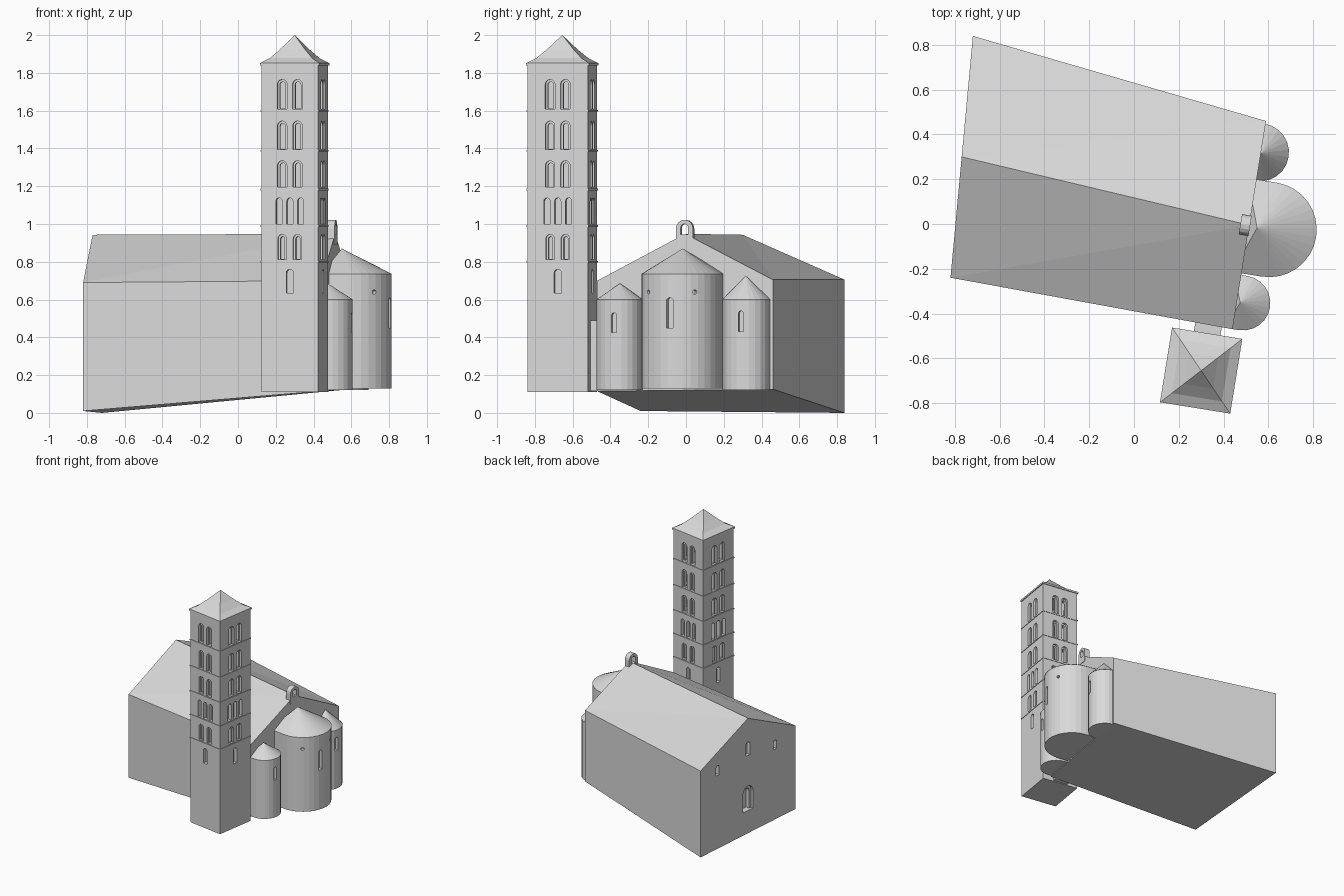
import bpy, bmesh, math
from mathutils import Vector, Matrix

if "Cube" in bpy.data.objects:
    bpy.data.objects.remove(bpy.data.objects["Cube"])

STONE = bpy.data.materials.new("light grey stone")
STONE.diffuse_color = (0.7, 0.7, 0.7, 1)
STONE.use_nodes = True
STONE.node_tree.nodes["Principled BSDF"].inputs["Base Color"].default_value = STONE.diffuse_color
TILT = math.radians(-9.16)            # plan rotation of tower and east wall


def finish(bm, name):
    bmesh.ops.recalc_face_normals(bm, faces=bm.faces)
    me = bpy.data.meshes.new(name)
    bm.to_mesh(me)
    bm.free()
    me.materials.append(STONE)
    ob = bpy.data.objects.new(name, me)
    bpy.context.collection.objects.link(ob)
    return ob


def loft(bm, rings):
    """Skin a list of equal-length closed rings and cap both ends."""
    vs = [[bm.verts.new(p) for p in r] for r in rings]
    n = len(vs[0])
    for a, b in zip(vs, vs[1:]):
        for i in range(n):
            bm.faces.new((a[i], a[(i + 1) % n], b[(i + 1) % n], b[i]))
    bm.faces.new(vs[0])
    bm.faces.new(vs[-1])


def opening(bm, pos, ang, z0, z1, w, depth, out=0.02, round_hole=False):
    """Arched (or round) prism at pos, facing outward along ang."""
    r = w / 2
    if round_hole:
        prof = [(r * math.cos(t * math.pi / 6), (z0 + z1) / 2 + r * math.sin(t * math.pi / 6)) for t in range(12)]
    else:
        prof = [(-r, z0), (r, z0)]
        prof += [(r * math.cos(t * math.pi / 8), z1 - r + r * math.sin(t * math.pi / 8)) for t in range(9)]
    n = Vector((math.cos(ang), math.sin(ang), 0))
    s = Vector((-n.y, n.x, 0))
    c = Vector((pos[0], pos[1], 0))
    loft(bm, [[c + s * u + n * d + Vector((0, 0, z)) for u, z in prof] for d in (-depth, out)])


def box(bm, c, hx, hy, z0, z1, rot=TILT):
    m = Matrix.Rotation(rot, 3, 'Z')
    sq = [(-hx, -hy), (hx, -hy), (hx, hy), (-hx, hy)]
    loft(bm, [[m @ Vector((x, y, 0)) + Vector((c[0], c[1], z)) for x, y in sq] for z in (z0, z1)])


def cut(ob, bm):
    """Subtract the cutter mesh from ob and remove the cutter."""
    cutter = finish(bm, "cutter")
    cutter.hide_render = True
    mod = ob.modifiers.new("cut", 'BOOLEAN')
    mod.operation, mod.solver, mod.object = 'DIFFERENCE', 'EXACT', cutter
    bpy.context.view_layer.objects.active = ob
    bpy.ops.object.modifier_apply(modifier=mod.name)
    bpy.data.objects.remove(cutter)


# Nave: gabled hall whose floor rises toward the east
def gable(front, ridge, back, zf, zb, ef, eb, zr):
    return [(*front, zf), (*back, zb), (*back, eb), (*ridge, zr), (*front, ef)]


bm = bmesh.new()
loft(bm, [gable((-0.82, -0.24), (-0.77, 0.30), (-0.72, 0.84), 0.01, 0.0, 0.69, 0.705, 0.943),
          gable((0.44, -0.47), (0.515, -0.005), (0.59, 0.46), 0.115, 0.125, 0.70, 0.705, 0.948)])
bmesh.ops.triangulate(bm, faces=[f for f in bm.faces if len(f.verts) == 4])
nave = finish(bm, "nave")

# West front: door and three windows
west = math.radians(174.7)
west_pt = lambda y: (-0.82 + 0.1 * (y + 0.24) / 1.08, y)
bm = bmesh.new()
opening(bm, west_pt(0.30), west, 0.19, 0.39, 0.115, 0.02)
opening(bm, west_pt(0.30), west, 0.64, 0.75, 0.045, 0.03)
opening(bm, west_pt(0.645), west, 0.60, 0.68, 0.035, 0.03)
opening(bm, west_pt(-0.01), west, 0.58, 0.655, 0.035, 0.03)
cut(nave, bm)
bm = bmesh.new()
opening(bm, west_pt(0.30), west, 0.19, 0.365, 0.075, 0.05)
cut(nave, bm)

# Apses: half-round walls with conical roofs
N = Vector((math.cos(TILT), math.sin(TILT), 0))
S = Vector((-N.y, N.x, 0))


def apse(name, c, r, back, seg, z0, z1, apex, za):
    c = Vector((c[0], c[1], 0))
    plan = [c - N * back - S * r]
    plan += [c + N * r * math.cos(a) + S * r * math.sin(a)
             for a in (-math.pi / 2 + math.pi * i / seg for i in range(seg + 1))]
    plan.append(c - N * back + S * r)
    up = lambda s, z: [Vector((p.x, p.y, z)) * s for p in plan]
    bm = bmesh.new()
    loft(bm, [up(1, z0), up(1, z1)])
    body = finish(bm, name)
    # roof with a very slight eave
    bm = bmesh.new()
    rim = [bm.verts.new((*(c + (p - c) * 1.012).xy, z1)) for p in plan]
    tip = bm.verts.new((*apex, za))
    for i, v in enumerate(rim):
        bm.faces.new((v, rim[(i + 1) % len(rim)], tip))
    bm.faces.new(rim)
    finish(bm, name + "_roof")
    return body


def on_apse(c, r, deg):
    a = math.radians(deg)
    return (c[0] + r * math.cos(a), c[1] + r * math.sin(a)), a


C = (0.604, -0.025)
main = apse("main_apse", C, 0.21, 0.13, 16, 0.128, 0.735, (0.55, -0.017), 0.87)
bm = bmesh.new()
opening(bm, *on_apse(C, 0.21, -17), 0.45, 0.61, 0.036, 0.035)
for deg in (-56, 20):
    opening(bm, *on_apse(C, 0.21, deg), 0.628, 0.652, 0.024, 0.03, round_hole=True)
cut(main, bm)

for name, c, r, back, apex, za, z0, z1 in (
        ("south_apse", (0.487, -0.353), 0.121, 0.06, (0.475, -0.35), 0.685, 0.425, 0.53),
        ("north_apse", (0.563, 0.32), 0.128, 0.04, (0.568, 0.317), 0.725, 0.43, 0.54)):
    ob = apse(name, c, r, back, 12, 0.122, 0.60, apex, za)
    bm = bmesh.new()
    opening(bm, *on_apse(c, r, -13.5), z0, z1, 0.028, 0.03)
    cut(ob, bm)

# Bell gable on the ridge
bm = bmesh.new()
opening(bm, (0.497, -0.005), TILT, 0.89, 1.022, 0.092, 0.022, 0.022)
bell = finish(bm, "bell_gable")
bm = bmesh.new()
opening(bm, (0.497, -0.005), TILT, 0.945, 1.0, 0.04, 0.05, 0.05)
cut(bell, bm)

# Tower shaft, hollow belfry floors
T, HX, HY = (0.30, -0.655), 0.152, 0.162
bm = bmesh.new()
box(bm, T, HX, HY, 0.11, 1.842)
shaft = finish(bm, "tower_shaft")
bm = bmesh.new()
box(bm, T, HX - 0.04, HY - 0.04, 1.17, 1.82)
cut(shaft, bm)

# Tower windows on all four sides: (z0, z1, offsets, width, depth, inner depth)
pair = (-0.041, 0.041)
rows = [(1.61, 1.765, pair, 0.052, 0.018, 0.06), (1.395, 1.545, pair, 0.05, 0.018, 0.06),
        (1.195, 1.335, pair, 0.05, 0.018, 0.06), (1.0, 1.138, (-0.058, 0, 0.058), 0.033, 0.03, 0),
        (0.812, 0.945, pair, 0.045, 0.015, 0.04), (0.635, 0.76, (0,), 0.038, 0.03, 0)]
outer, inner = bmesh.new(), bmesh.new()
for k in range(4):
    ang = TILT + k * math.pi / 2
    n = Vector((math.cos(ang), math.sin(ang)))
    s = Vector((-n.y, n.x))
    face = Vector(T) + n * (HX if k % 2 == 0 else HY)
    for z0, z1, offs, w, d, d2 in rows:
        for o in offs:
            opening(outer, face + s * o, ang, z0, z1, w, d)
            if d2:
                opening(inner, face + s * o, ang, z0 + 0.002, z1 - 0.012, w - 0.022, d2)
cut(shaft, outer)
cut(shaft, inner)

# String courses and cornice
bm = bmesh.new()
for z in (0.80, 0.99, 1.183, 1.388, 1.60):
    box(bm, T, HX + 0.004, HY + 0.004, z - 0.005, z + 0.004)
finish(bm, "string_courses")
bm = bmesh.new()
box(bm, T, HX + 0.007, HY + 0.007, 1.838, 1.852)
finish(bm, "tower_cornice")

# Flared pyramid roof
bm = bmesh.new()
m = Matrix.Rotation(TILT, 3, 'Z')
loft(bm, [[m @ Vector((x * 0.158 * f, y * 0.168 * f, 0)) + Vector((*T, z))
           for x, y in ((-1, -1), (1, -1), (1, 1), (-1, 1))]
          for f, z in ((1, 1.852), (0.72, 1.878), (0.42, 1.925), (0.003, 2.0))])
finish(bm, "tower_roof")

# Low wall joining tower and nave
bm = bmesh.new()
box(bm, (0.33, -0.47), 0.06, 0.04, 0.115, 0.49)
finish(bm, "linking_wall")
